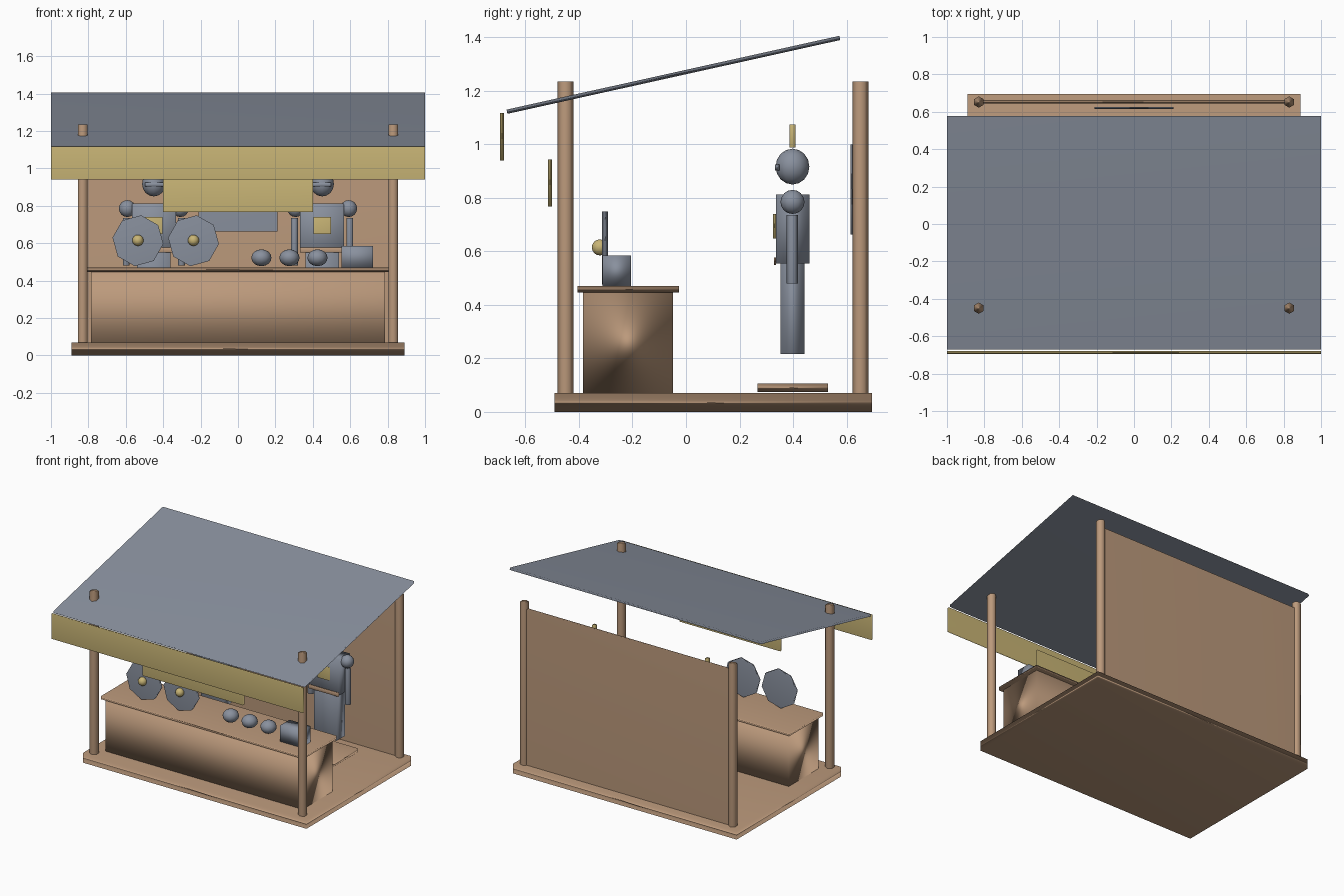
import bpy, bmesh, math
from mathutils import Matrix

if "Cube" in bpy.data.objects:
    bpy.data.objects.remove(bpy.data.objects["Cube"])


def material(name, rgb):
    m = bpy.data.materials.new(name)
    m.diffuse_color = (*rgb, 1)
    m.use_nodes = True
    m.node_tree.nodes["Principled BSDF"].inputs["Base Color"].default_value = m.diffuse_color
    return m


WOOD = material("warm wood", (0.50, 0.32, 0.20))
STEEL = material("blue grey steel", (0.25, 0.28, 0.34))
GOLD = material("pale gold", (0.58, 0.46, 0.18))


def finish(name, bm, mat):
    me = bpy.data.meshes.new(name)
    bm.to_mesh(me)
    bm.free()
    me.materials.append(mat)
    for p in me.polygons:
        p.use_smooth = True
    ob = bpy.data.objects.new(name, me)
    bpy.context.collection.objects.link(ob)
    # soft shading led by the largest faces
    ob.modifiers.new("weighted", 'WEIGHTED_NORMAL').mode = 'FACE_AREA'
    return ob


def box(name, mat, x, y, z):
    bm = bmesh.new()
    bmesh.ops.create_cube(bm, size=1)
    for v in bm.verts:
        for i, (a, b) in enumerate((x, y, z)):
            v.co[i] = a if v.co[i] < 0 else b
    return finish(name, bm, mat)


def ball(name, mat, centre, radii, seg=12, rings=8):
    bm = bmesh.new()
    bmesh.ops.create_uvsphere(bm, u_segments=seg, v_segments=rings, radius=1,
                              matrix=Matrix.Translation(centre) @ Matrix.Diagonal((*radii, 1)))
    return finish(name, bm, mat)


def rod(name, mat, centre, r, length, sides, rot):
    bm = bmesh.new()
    bmesh.ops.create_cone(bm, cap_ends=True, segments=sides, radius1=r, radius2=r,
                          depth=length, matrix=Matrix.Translation(centre) @ rot)
    return finish(name, bm, mat)


# Stall structure
box("floor", WOOD, (-0.89, 0.89), (-0.492, 0.695), (0, 0.07))
box("back_wall", WOOD, (-0.82, 0.82), (0.643, 0.663), (0.07, 1.19))
for sx in (-1, 1):
    for part, y in (("front_post", -0.45), ("back_post", 0.652)):
        rod(part, WOOD, (sx * 0.83, y, 0.6525), 0.03, 1.165, 6, Matrix())

# Sloping roof with front boards
roof = box("roof", STEEL, (-1, 1), (-0.637, 0.637), (-0.008, 0.008))
roof.data.transform(Matrix.Translation((0, -0.047, 1.26)) @ Matrix.Rotation(math.radians(12.5), 4, 'X'))
box("front_valance", GOLD, (-1, 1), (-0.695, -0.68), (0.94, 1.118))
box("hanging_sign", GOLD, (-0.4, 0.4), (-0.516, -0.5), (0.767, 0.943))

# Counter and hanging plate
box("counter", WOOD, (-0.785, 0.785), (-0.385, -0.048), (0.07, 0.446))
box("counter_top", WOOD, (-0.805, 0.805), (-0.406, -0.027), (0.446, 0.47))
box("wall_plate", STEEL, (-0.212, 0.212), (0.614, 0.625), (0.663, 1.0))

# Goods on the counter
for x in (-0.535, -0.238):
    rod("shield", STEEL, (x, -0.302, 0.613), 0.137, 0.022, 8,
        Matrix.Rotation(math.radians(7), 4, 'Y') @ Matrix.Rotation(math.pi / 2, 4, 'X'))
    ball("shield_boss", GOLD, (x, -0.322, 0.615), (0.03, 0.03, 0.03))
for x in (0.125, 0.275, 0.425):
    ball("counter_helmet", STEEL, (x, -0.26, 0.522), (0.054, 0.054, 0.045))
box("counter_chest", STEEL, (0.553, 0.722), (-0.312, -0.205), (0.47, 0.585))

# Two armour stands
for cx in (-0.45, 0.45):
    box("stand_base", WOOD, (cx - 0.13, cx + 0.13), (0.268, 0.53), (0.075, 0.107))
    box("armour_legs", STEEL, (cx - 0.09, cx + 0.09), (0.353, 0.443), (0.217, 0.555))
    box("armour_torso", STEEL, (cx - 0.118, cx + 0.118), (0.336, 0.461), (0.555, 0.812))
    box("chest_emblem", GOLD, (cx - 0.046, cx + 0.046), (0.326, 0.336), (0.648, 0.74))
    box("belt", WOOD, (cx - 0.118, cx + 0.118), (0.328, 0.337), (0.55, 0.577))
    for s in (-1, 1):
        ball("shoulder", STEEL, (cx + s * 0.142, 0.398, 0.785), (0.045, 0.045, 0.045))
        rod("arm", STEEL, (cx + s * 0.148, 0.397, 0.608), 0.021, 0.255, 6, Matrix())
    ball("helmet", STEEL, (cx, 0.398, 0.917), (0.063, 0.063, 0.067))
    box("visor", STEEL, (cx - 0.048, cx + 0.048), (0.333, 0.35), (0.902, 0.924))
    box("crest", GOLD, (cx - 0.011, cx + 0.011), (0.387, 0.409), (0.988, 1.075))
